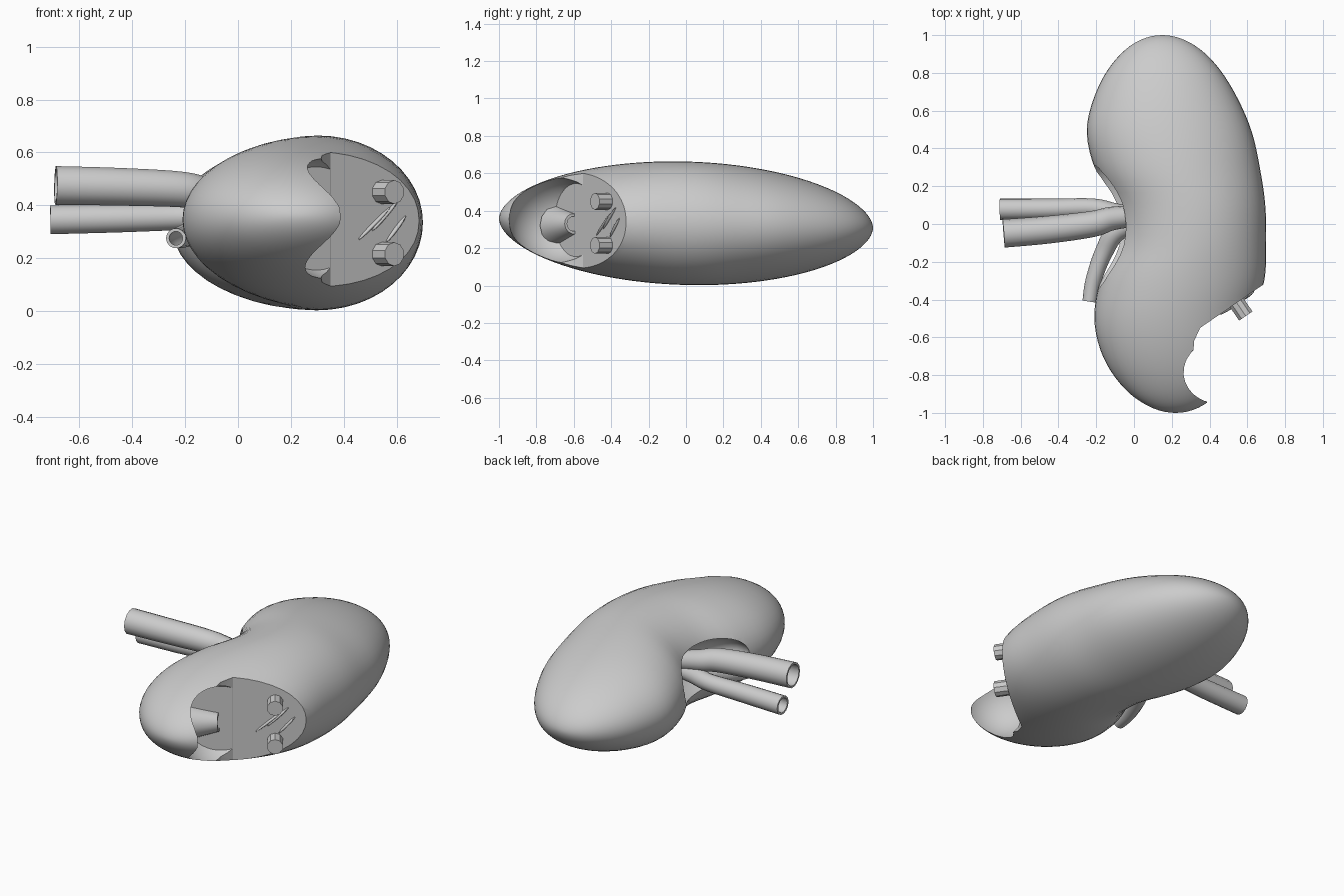
import bpy, bmesh, math
from mathutils import Vector, Matrix

cube = bpy.data.objects.get("Cube")
if cube:
    bpy.data.objects.remove(cube, do_unlink=True)

grey = bpy.data.materials.new("soft grey")
grey.use_nodes = True
grey.diffuse_color = (0.6, 0.6, 0.6, 1)
grey.node_tree.nodes["Principled BSDF"].inputs["Base Color"].default_value = (0.6, 0.6, 0.6, 1)


def finish(name, bm, angle=35):
    bmesh.ops.recalc_face_normals(bm, faces=bm.faces)
    mesh = bpy.data.meshes.new(name)
    bm.to_mesh(mesh)
    bm.free()
    mesh.materials.append(grey)
    obj = bpy.data.objects.new(name, mesh)
    bpy.context.collection.objects.link(obj)
    smooth(obj, angle)
    return obj


def select(obj):
    bpy.ops.object.select_all(action="DESELECT")
    obj.select_set(True)
    bpy.context.view_layer.objects.active = obj


def smooth(obj, angle=35):
    select(obj)
    bpy.ops.object.shade_smooth_by_angle(angle=math.radians(angle))


def loft(bm, rings, closed=False):
    """Bridge rings of points; closed joins the last ring to the first."""
    rows = [[bm.verts.new(p) for p in ring] for ring in rings]
    pairs = list(zip(rows, rows[1:])) + ([(rows[-1], rows[0])] if closed else [])
    for a, b in pairs:
        for i in range(len(a)):
            j = (i + 1) % len(a)
            bm.faces.new((a[i], a[j], b[j], b[i]))
    return rows


def catmull(points, t):
    i = min(int(t), len(points) - 2)
    f = t - i
    p = [Vector(points[max(0, min(len(points) - 1, i + k))]) for k in (-1, 0, 1, 2)]
    return 0.5 * (2 * p[1] + (p[2] - p[0]) * f + (2 * p[0] - 5 * p[1] + 4 * p[2] - p[3]) * f * f
                  + (3 * p[1] - p[0] - 3 * p[2] + p[3]) * f ** 3)


def tube(name, path, radii, wall=0.012, sides=14, steps=6):
    """Open hollow vessel along a smooth path, with a visible wall thickness."""
    count = (len(path) - 1) * steps
    pts = [catmull(path, k / steps) for k in range(count + 1)]
    rad = [catmull([(r, 0) for r in radii], k / steps)[0] for k in range(count + 1)]
    outer, inner = [], []
    for k, p in enumerate(pts):
        d = (pts[min(k + 1, count)] - pts[max(k - 1, 0)]).normalized()
        u = d.cross(Vector((0, 0, 1))).normalized()
        v = d.cross(u)
        dirs = [u * math.cos(a) + v * math.sin(a)
                for a in (2 * math.pi * s / sides for s in range(sides))]
        outer.append([p + q * rad[k] for q in dirs])
        inner.append([p + q * (rad[k] - wall) for q in dirs])
    bm = bmesh.new()
    loft(bm, outer + inner[::-1], closed=True)
    return finish(name, bm)


def ellipsoid(bm, centre, radii):
    mat = Matrix.Translation(centre) @ Matrix.Diagonal((*radii, 1))
    return bmesh.ops.create_uvsphere(bm, u_segments=40, v_segments=24, radius=1, matrix=mat)


def cut(obj, bm):
    cutter = finish("cutter", bm)
    cutter.hide_render = True
    mod = obj.modifiers.new("cut", "BOOLEAN")
    mod.operation, mod.solver, mod.object = "DIFFERENCE", "EXACT", cutter
    select(obj)
    bpy.ops.object.modifier_apply(modifier=mod.name)
    bpy.data.objects.remove(cutter, do_unlink=True)


# Bean-shaped body: (y, centre x, width factor) down its length
profile = [(1, .15, .52), (.9, .155, .516), (.7, .165, .511), (.5, .185, .502), (.3, .228, .459),
           (.1, .292, .405), (-.1, .3, .402), (-.3, .255, .456), (-.5, .21, .485),
           (-.7, .198, .508), (-.9, .21, .527), (-1, .22, .53)]
sides, rings = 48, []
for k in range(1, 56):
    y = math.cos(math.pi * k / 56)
    i = max(n for n in range(len(profile) - 1) if profile[n][0] >= y)
    t = i + (profile[i][0] - y) / (profile[i][0] - profile[i + 1][0])
    _, cx, w = catmull(profile, t)
    half_x, half_z = w * math.sqrt(1 - y * y), 0.33 * (1 - y * y) ** 0.55
    rings.append([(cx + half_x * math.cos(a), y, 0.333 - 0.025 * y + half_z * math.sin(a))
                  for a in (2 * math.pi * s / sides for s in range(sides))])
bm = bmesh.new()
rows = loft(bm, rings)
for row, tip in ((rows[0], (.15, 1, .308)), (rows[-1], (.22, -1, .358))):
    end = bm.verts.new(tip)
    for s in range(sides):
        bm.faces.new((row[s], row[(s + 1) % sides], end))
body = finish("kidney_body", bm)

# Section cut: slanted flat face and concave wall
corner = Vector((0.35, -0.55, 0))
along = Vector((0.35, 0.24, 0)).normalized()
normal = Vector((along.y, -along.x, 0))
far = corner + along * 1.1
plan = [corner.xy, far.xy, (1.3, -1.3), (.55, -1.3), (.385, -.94), (.335, -.83), (.312, -.72), (.318, -.62)]
bm = bmesh.new()
bottom, top = loft(bm, [[(x, y, z) for x, y in plan] for z in (-0.2, 0.9)])
bm.faces.new(bottom)
bm.faces.new(top)
cut(body, bm)

# Bowl hollowed into the front lobe, stopped by the slanted plane
bm = bmesh.new()
ellipsoid(bm, (0.37, -0.70, 0.35), (0.24, 0.245, 0.235))
found = bmesh.ops.bisect_plane(bm, geom=bm.verts[:] + bm.edges[:] + bm.faces[:], plane_co=corner + normal * 0.001,
                               plane_no=normal, clear_inner=True)
bmesh.ops.holes_fill(bm, edges=[e for e in bm.edges if e.is_boundary])
cut(body, bm)

# Recess where the vessels enter
bm = bmesh.new()
ellipsoid(bm, (-0.13, -0.01, 0.36), (0.2, 0.35, 0.15))
cut(body, bm)
smooth(body, 30)

# Vessels and the narrow duct
tube("upper_vessel", [(-.69, -.05, .475), (-.45, -.03, .47), (-.22, 0, .46), (-.11, .03, .44), (.1, .05, .4)],
     [.075, .073, .069, .062, .05])
tube("lower_vessel", [(-.71, .078, .345), (-.45, .08, .35), (-.22, .085, .355), (-.1, .06, .36), (.1, .03, .36)],
     [.056, .054, .05, .05, .04])
tube("narrow_duct", [(-.235, -.41, .275), (-.215, -.3, .28), (-.16, -.15, .3), (-.08, -.03, .34), (.1, .03, .35)],
     [.038, .042, .048, .055, .06])

# Hollow funnel inside the bowl
tube("inner_funnel", [(.12, -.68, .32), (.21, -.64, .325), (.29, -.6, .33)], [.11, .08, .055], wall=.015)

# Stubs and thin ridges on the slanted face
face_turn = Matrix((along, Vector((0, 0, 1)), normal)).transposed().to_4x4()
for name, z in (("upper_stub", 0.45), ("lower_stub", 0.215)):
    bm = bmesh.new()
    place = Matrix.Translation(corner + along * 0.235 + normal * 0.02 + Vector((0, 0, z))) @ face_turn
    bmesh.ops.create_cone(bm, cap_ends=True, segments=10, radius1=.045, radius2=.045, depth=.13, matrix=place)
    finish(name, bm)
for k, (s, z, length) in enumerate([(.2, .33, .2), (.25, .36, .17), (.3, .31, .14)]):
    bm = bmesh.new()
    place = (Matrix.Translation(corner + along * s + Vector((0, 0, z))) @ face_turn
             @ Matrix.Rotation(math.radians(40 + 4 * k), 4, "Z") @ Matrix.Diagonal((length / 2, .008, .012, 1)))
    bmesh.ops.create_icosphere(bm, subdivisions=2, radius=1, matrix=place)
    finish(f"face_ridge_{k + 1}", bm)
